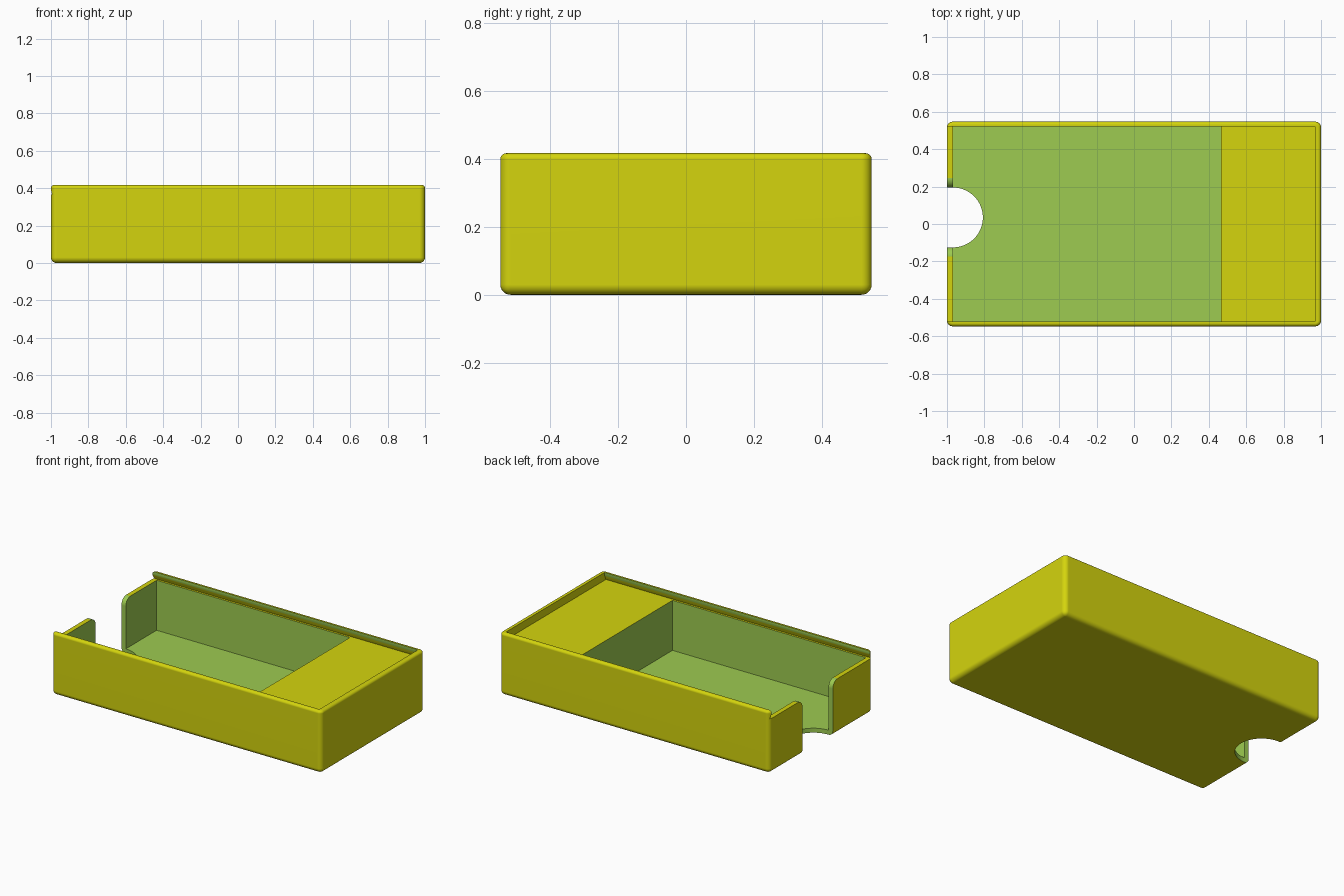
import bpy, bmesh, math

if "Cube" in bpy.data.objects:
    bpy.data.objects.remove(bpy.data.objects["Cube"])

W, D, H = 2.0, 1.094, 0.417      # outer size
WALL_X, WALL_Y = 0.968, 0.521    # inner faces of the walls
DECK, FLOOR = 0.365, 0.03        # lid ledge and cavity floor heights
NY, NR = 0.035, 0.16             # thumb notch centre and radius


def material(name, rgb):
    m = bpy.data.materials.new(name)
    m.diffuse_color = (*rgb, 1)
    m.use_nodes = True
    m.node_tree.nodes["Principled BSDF"].inputs["Base Color"].default_value = m.diffuse_color
    return m


MATS = [material("yellow_shell", (0.66, 0.66, 0.004)),
        material("green_cut", (0.337, 0.597, 0.082))]


def make_object(name, bm):
    bmesh.ops.recalc_face_normals(bm, faces=bm.faces)
    mesh = bpy.data.meshes.new(name)
    bm.to_mesh(mesh)
    bm.free()
    for m in MATS:
        mesh.materials.append(m)
    ob = bpy.data.objects.new(name, mesh)
    bpy.context.collection.objects.link(ob)
    return ob


def prism(name, points, axis, lo, hi, is_green):
    """Extrude a profile: in (y, z) along x, or in (x, y) along z."""
    bm = bmesh.new()
    place = (lambda a, b, t: (t, a, b)) if axis == 'X' else (lambda a, b, t: (a, b, t))
    rings = [[bm.verts.new(place(a, b, t)) for a, b in points] for t in (lo, hi)]
    for r in rings:
        bm.faces.new(r)
    n = len(points)
    for i in range(n):
        j = (i + 1) % n
        bm.faces.new((rings[0][i], rings[0][j], rings[1][j], rings[1][i]))
    bmesh.ops.recalc_face_normals(bm, faces=bm.faces)
    bm.normal_update()
    for f in bm.faces:
        f.material_index = int(is_green(f.normal))
    return make_object(name, bm)


def arc(cx, cy, r, start, end, n):
    return [(cx + r * math.cos(math.radians(start + (end - start) * i / n)),
             cy + r * math.sin(math.radians(start + (end - start) * i / n)))
            for i in range(n + 1)]


# Outer shell: block with rounded sides and base, smaller rounding on the rim
bm = bmesh.new()
bmesh.ops.create_cube(bm, size=1)
for v in bm.verts:
    v.co = (v.co.x * W, v.co.y * D, (v.co.z + 0.5) * H)
top = lambda e: all(v.co.z > H - 1e-4 for v in e.verts)
bmesh.ops.bevel(bm, geom=[e for e in bm.edges if not top(e)], offset=0.03,
                segments=6, profile=0.5, affect='EDGES')
rim = [e for e in bm.edges if top(e) and e.is_manifold
       and any(f.normal.z < 0.5 for f in e.link_faces)]
bm.normal_update()
rim = [e for e in bm.edges if top(e) and any(abs(f.normal.z) < 0.5 for f in e.link_faces)]
bmesh.ops.bevel(bm, geom=rim, offset=0.017, segments=5, profile=0.5, affect='EDGES')
box = make_object("box", bm)

# Cutters: storage cavity, sliding lid slot, thumb notch, notch shoulders
y, g = WALL_Y, WALL_Y + 0.014
cavity = prism("cavity_cutter", [(-WALL_X, -y), (0.465, -y), (0.465, y), (-WALL_X, y)],
               'Z', FLOOR, DECK + 0.01, lambda n: True)
slot = prism("lid_slot_cutter",
             [(-g, DECK), (g, DECK), (y, 0.395), (y, 0.5), (-y, 0.5), (-y, 0.395)],
             'X', -1.1, WALL_X, lambda n: abs(n.y) > 0.95)
notch = prism("thumb_notch_cutter",
              [(-1.1, NY - NR)] + arc(-WALL_X, NY, NR, -90, 90, 32) + [(-1.1, NY + NR)],
              'Z', -0.1, 0.5, lambda n: True)
R = 0.05
right = arc(NY + NR + R, DECK - R, R, 180, 90, 8)
left = [(2 * NY - a, b) for a, b in reversed(right)]
shoulder = prism("notch_shoulder_cutter",
                 right + [(NY + NR + R, 0.39), (NY - NR - R, 0.39)] + left,
                 'X', -1.1, -WALL_X + 0.01, lambda n: True)

bpy.context.view_layer.objects.active = box
box.select_set(True)
for cutter in (cavity, slot, notch, shoulder):
    mod = box.modifiers.new(cutter.name, 'BOOLEAN')
    mod.operation = 'DIFFERENCE'
    mod.solver = 'EXACT'
    mod.object = cutter
    bpy.ops.object.modifier_apply(modifier=mod.name)
    bpy.data.objects.remove(cutter)

# Smooth rounded edges, crisp cuts
bpy.ops.object.shade_smooth_by_angle(angle=math.radians(30))
weighted = box.modifiers.new("weighted_normals", 'WEIGHTED_NORMAL')
weighted.keep_sharp = True
